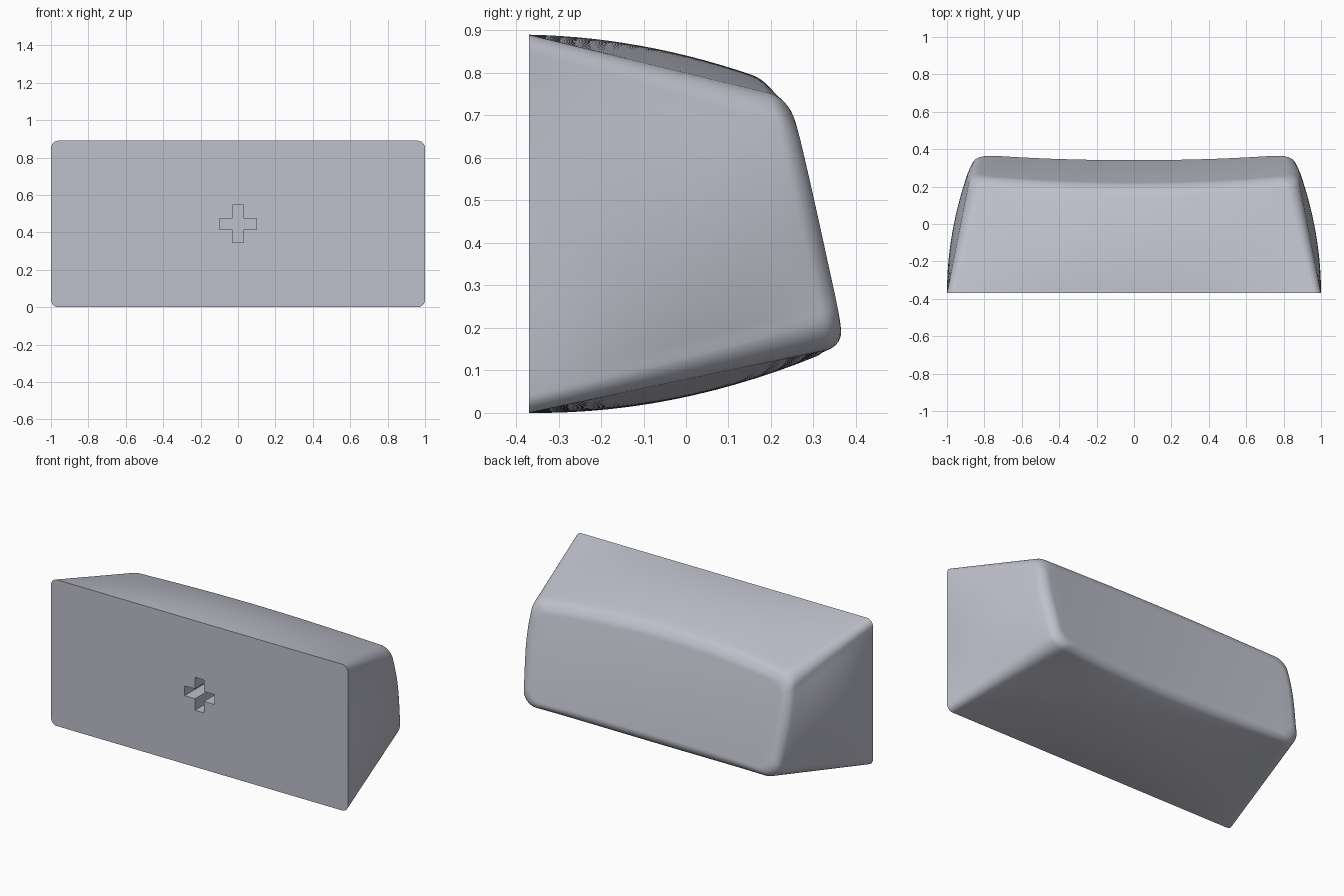
import bpy, bmesh, math

cube = bpy.data.objects.get("Cube")
if cube:
    bpy.data.objects.remove(cube, do_unlink=True)

FRONT, DEPTH, FILLET = -0.37, 0.72, 0.05
EDGE, ARC, SIDE = 24, 8, 10

mat = bpy.data.materials.new("pale_blue_grey")
mat.use_nodes = True
colour = (0.52, 0.53, 0.60, 1)
mat.diffuse_color = colour
mat.node_tree.nodes["Principled BSDF"].inputs["Base Color"].default_value = colour


# Rounded-rectangle outline: core position (u, v) and outward direction (nx, nz)
quarter = [(i / EDGE, 1, 0, 1) for i in range(EDGE)]
for k in range(ARC + 1):
    a = math.pi / 2 * k / ARC
    quarter.append((1, 1, math.sin(a), math.cos(a)))
quarter += [(1, 1 - j / SIDE, 1, 0) for j in range(1, SIDE + 1)]
half = quarter + [(u, -v, nx, -nz) for u, v, nx, nz in reversed(quarter[:-1])]
outline = half + [(-u, v, -nx, nz) for u, v, nx, nz in reversed(half[1:-1])]
N, H = len(outline), len(half)


def section(p, y, inset):
    """Point of the tapering cross-section: straight corners, bulging walls."""
    u, v, nx, nz = p
    s = min(max((y - FRONT) / DEPTH, 0), 1)
    swell = s - s * s
    r = 0.04 + 0.05 * s
    hw = 1 - 0.14 * s - inset
    top = 0.89 - 0.173 * s - inset
    bottom = 0.151 * s + inset
    mid, hh = (top + bottom) / 2, (top - bottom) / 2
    x = u * (hw - r) + nx * r + 0.14 * swell * (1 - v * v) * nx
    z = mid + v * (hh - r) + nz * r + 0.16 * swell * (1 - u * u) * nz
    return x, z


def dish(x, z):
    """Tilted, cylindrically hollowed back surface."""
    return 0.369 - 0.2255 * (z - 0.2) - 0.03 * (1 - (x / 0.82) ** 2)


def end_point(p, inset, drop):
    y = 0.3
    for _ in range(10):
        x, z = section(p, y, inset)
        y = dish(x, z) - drop
    return x, y, z


# Cap body: lofted walls, rounded rim and hollowed back
bm = bmesh.new()
rings = []
for k in range(15):
    ring = []
    for p in outline:
        y = FRONT + (end_point(p, 0, FILLET)[1] - FRONT) * k / 14
        x, z = section(p, y, 0)
        ring.append(bm.verts.new((x, y, z)))
    rings.append(ring)
for k in range(1, 9):
    a = math.pi / 2 * k / 8
    rings.append([bm.verts.new(end_point(p, FILLET * (1 - math.cos(a)),
                                         FILLET * (1 - math.sin(a)))) for p in outline])
for lower, upper in zip(rings, rings[1:]):
    for i in range(N):
        j = (i + 1) % N
        bm.faces.new((lower[i], lower[j], upper[j], upper[i]))
bm.faces.new(rings[0])

# Back surface: vertical strips, with one wider face at each end
last = rings[-1]
reach = EDGE + ARC - 1
for i in range(-reach, reach):
    loop = (i, i + 1, H - 2 - i, H - 1 - i)
    bm.faces.new([last[n % N] for n in loop])
bm.faces.new([last[n] for n in range(reach, H - reach)])
bm.faces.new([last[-n % N] for n in range(reach, H - reach)])
bmesh.ops.recalc_face_normals(bm, faces=bm.faces)
mesh = bpy.data.meshes.new("cap_body")
bm.to_mesh(mesh)
bm.free()
mesh.materials.append(mat)
body = bpy.data.objects.new("cap_body", mesh)
bpy.context.collection.objects.link(body)

# Cross-shaped socket cut into the flat front
A, B, D = 0.1, 0.03, 0.2
cross = [(B, A), (B, B), (A, B), (A, -B), (B, -B), (B, -A)]
cross += [(-x, -z) for x, z in cross]
bm = bmesh.new()
face = bm.faces.new([bm.verts.new((x, FRONT - D, z + 0.445)) for x, z in cross])
ext = bmesh.ops.extrude_face_region(bm, geom=[face])
bmesh.ops.translate(bm, vec=(0, 2 * D, 0),
                    verts=[g for g in ext["geom"] if isinstance(g, bmesh.types.BMVert)])
bmesh.ops.recalc_face_normals(bm, faces=bm.faces)
cut_mesh = bpy.data.meshes.new("socket_cutter")
bm.to_mesh(cut_mesh)
bm.free()
cut_mesh.materials.append(mat)
cutter = bpy.data.objects.new("socket_cutter", cut_mesh)
cutter.hide_render = True
bpy.context.collection.objects.link(cutter)

mod = body.modifiers.new("socket", "BOOLEAN")
mod.operation = "DIFFERENCE"
mod.solver = "EXACT"
mod.object = cutter
bpy.ops.object.select_all(action="DESELECT")
body.select_set(True)
bpy.context.view_layer.objects.active = body
bpy.ops.object.modifier_apply(modifier=mod.name)
bpy.data.objects.remove(cutter, do_unlink=True)
bpy.ops.object.shade_smooth_by_angle(angle=math.radians(35))
